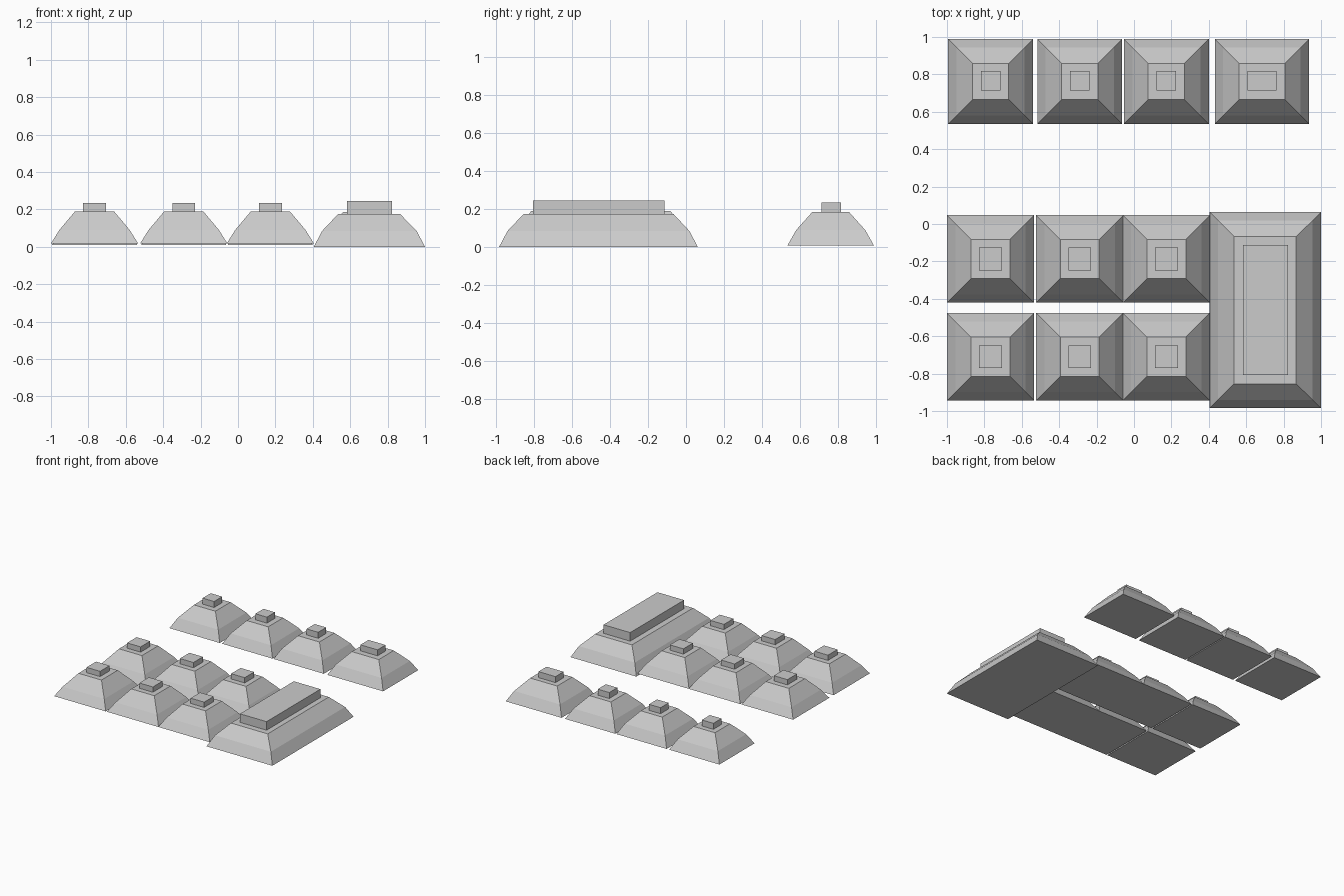
import bpy, bmesh

if "Cube" in bpy.data.objects:
    bpy.data.objects.remove(bpy.data.objects["Cube"])


def key(name, x, y, z, top_x, top_y, stem_x, stem_y):
    """Sloped key: x/y are base (min, max); z = base, bend, top, stem top."""
    bend = 0.045
    bend_x = (x[0] + bend, x[1] - bend)
    bend_y = (y[0] + bend, y[1] - bend)
    stacks = (
        [(x, y, z[0]), (bend_x, bend_y, z[1]), (top_x, top_y, z[2])],
        [(stem_x, stem_y, z[2]), (stem_x, stem_y, z[3])],
    )
    for part, stack in zip(("body", "stem"), stacks):
        bm = bmesh.new()
        rings = [[bm.verts.new((rx[i], ry[j], h))
                  for i, j in ((0, 0), (1, 0), (1, 1), (0, 1))]
                 for rx, ry, h in stack]
        bm.faces.new(rings[0][::-1])
        bm.faces.new(rings[-1])
        for a, b in zip(rings, rings[1:]):
            for i in range(4):
                k = (i + 1) % 4
                bm.faces.new((a[i], a[k], b[k], b[i]))
        mesh = bpy.data.meshes.new(f"{name}_{part}")
        bm.to_mesh(mesh)
        bm.free()
        bpy.context.collection.objects.link(
            bpy.data.objects.new(f"{name}_{part}", mesh))


def span(c, half):
    return (c - half, c + half)


# Two rows of three square keys
for row, cy in (("middle", -0.187), ("front", -0.71)):
    for n, cx in enumerate((-0.767, -0.29, 0.173)):
        key(f"{row}_key_{n + 1}", span(cx, 0.233), span(cy, 0.234),
            (0.018, 0.09, 0.19, 0.233),
            span(cx, 0.104), span(cy, 0.105), span(cx, 0.061), span(cy, 0.061))

# Back row: three square keys and one slightly wider
for n, (cx, wide) in enumerate(((-0.767, 0), (-0.29, 0), (0.173, 0), (0.684, 0.025))):
    key(f"back_key_{n + 1}", span(cx, 0.227 + wide), span(0.762, 0.227),
        (0.01, 0.09, 0.185, 0.234),
        span(cx, 0.097 + wide), span(0.762, 0.097),
        span(cx, 0.052 + wide), span(0.765, 0.052))

# Tall double-height key on the right
key("large_key", (0.405, 1.0), (-0.985, 0.063), (0.0, 0.085, 0.175, 0.245),
    (0.535, 0.867), (-0.855, -0.066), (0.583, 0.823), (-0.807, -0.112))
